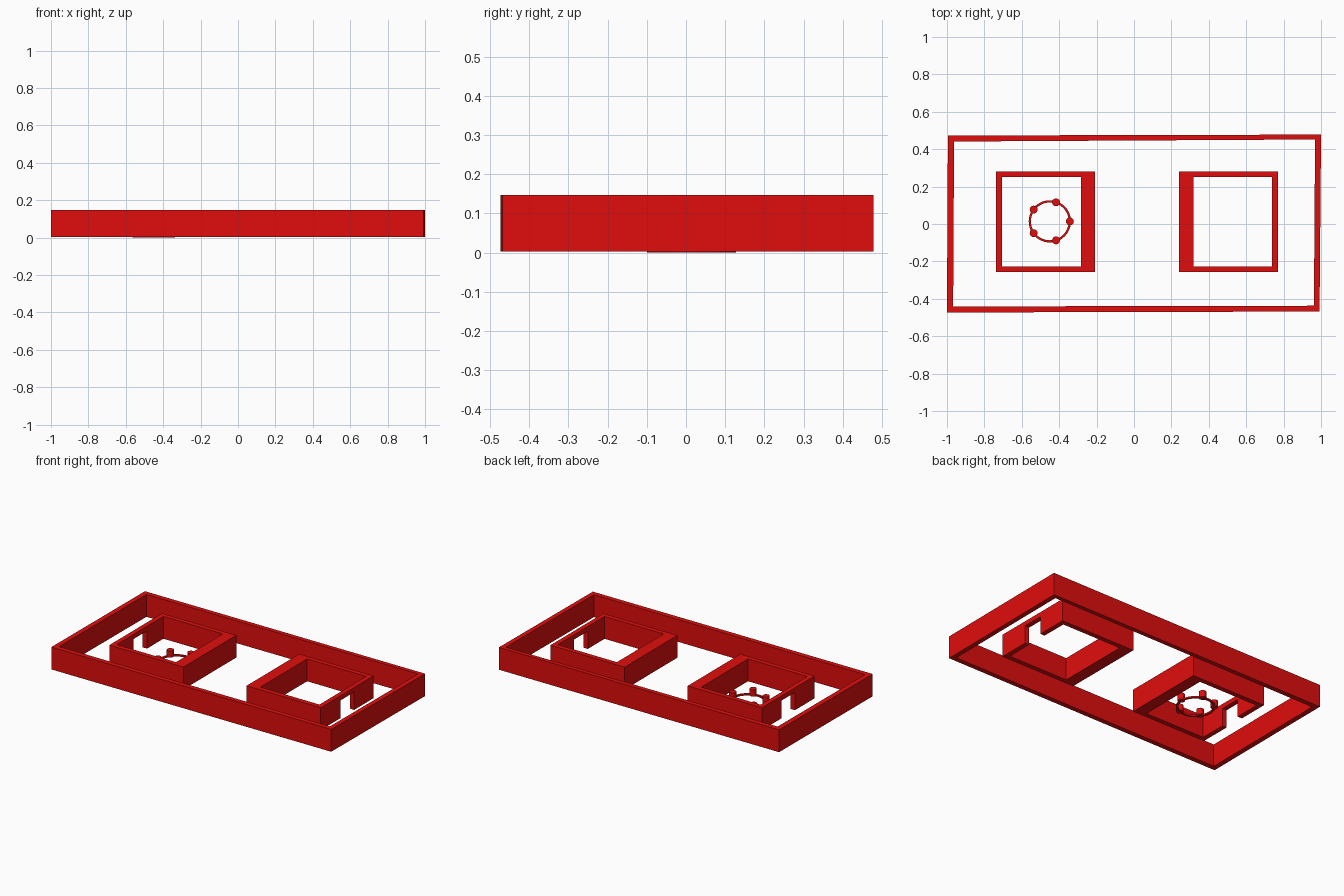
import bpy, bmesh, math
from mathutils import Matrix

if "Cube" in bpy.data.objects:
    bpy.data.objects.remove(bpy.data.objects["Cube"])

red = bpy.data.materials.new("red_paint")
red.diffuse_color = (0.75, 0.004, 0.004, 1)
red.use_nodes = True
red.node_tree.nodes["Principled BSDF"].inputs["Base Color"].default_value = red.diffuse_color
Z0, Z1 = 0.003, 0.147


def finish(name, bm):
    bmesh.ops.recalc_face_normals(bm, faces=bm.faces)
    me = bpy.data.meshes.new(name)
    bm.to_mesh(me)
    bm.free()
    me.materials.append(red)
    ob = bpy.data.objects.new(name, me)
    bpy.context.collection.objects.link(ob)
    return ob


def walls(name, outer, inner, z0=Z0, z1=Z1):
    """Closed wall loop between two outlines with the same point count."""
    bm = bmesh.new()
    loops = [[bm.verts.new((x, y, z)) for x, y in pts]
             for pts, z in ((outer, z0), (outer, z1), (inner, z1), (inner, z0))]
    n = len(outer)
    for k in range(4):
        a, b = loops[k], loops[(k + 1) % 4]
        for i in range(n):
            j = (i + 1) % n
            bm.faces.new((a[i], a[j], b[j], b[i]))
    return finish(name, bm)


def sweep_outline(name, pts, z0, z1):
    """Upright prism from a plan outline."""
    bm = bmesh.new()
    face = bm.faces.new([bm.verts.new((x, y, z0)) for x, y in pts])
    ext = bmesh.ops.extrude_face_region(bm, geom=[face])
    bmesh.ops.translate(bm, vec=(0, 0, z1 - z0),
                        verts=[v for v in ext["geom"] if isinstance(v, bmesh.types.BMVert)])
    return finish(name, bm)


# Perimeter wall, slightly out of square
walls("perimeter_wall",
      [(-1.0, -0.473), (0.992, -0.468), (1.0, 0.478), (-0.995, 0.473)],
      [(-0.967, -0.441), (0.962, -0.437), (0.968, 0.452), (-0.962, 0.441)])

# Two rooms: thick wall toward the middle, doorway in the far thin wall
Y0, Y1, T = -0.257, 0.281, 0.031
DOOR0, DOOR1, DOOR_TOP = -0.055, 0.083, 0.117
for side, far, near, near_in in (("left", -0.738, -0.209, -0.284),
                                 ("right", 0.770, 0.241, 0.318)):
    far_in = far + T * (1 if near > far else -1)
    # C-shaped plan, open at the doorway
    sweep_outline(side + "_room_walls",
                  [(far, DOOR0), (far, Y0), (near, Y0), (near, Y1), (far, Y1), (far, DOOR1),
                   (far_in, DOOR1), (far_in, Y1 - T), (near_in, Y1 - T),
                   (near_in, Y0 + T), (far_in, Y0 + T), (far_in, DOOR0)], Z0, Z1)
    # Lintel over the doorway
    sweep_outline(side + "_door_lintel",
                  [(far, DOOR0), (far_in, DOOR0), (far_in, DOOR1), (far, DOOR1)], DOOR_TOP, Z1)

# Thin floor ring with five short posts in the left room
CX, CY, R = -0.450, 0.014, 0.107


def circle(r, n=48):
    return [(CX + r * math.cos(2 * math.pi * i / n), CY + r * math.sin(2 * math.pi * i / n))
            for i in range(n)]


walls("floor_ring", circle(R + 0.006), circle(R - 0.006), 0.0, 0.01)
for k in range(5):
    a = 2 * math.pi * k / 5
    bm = bmesh.new()
    bmesh.ops.create_cone(bm, cap_ends=True, segments=24, radius1=0.021, radius2=0.021, depth=0.042,
                          matrix=Matrix.Translation((CX + R * math.cos(a), CY + R * math.sin(a), 0.024)))
    finish("ring_post_%d" % (k + 1), bm)
